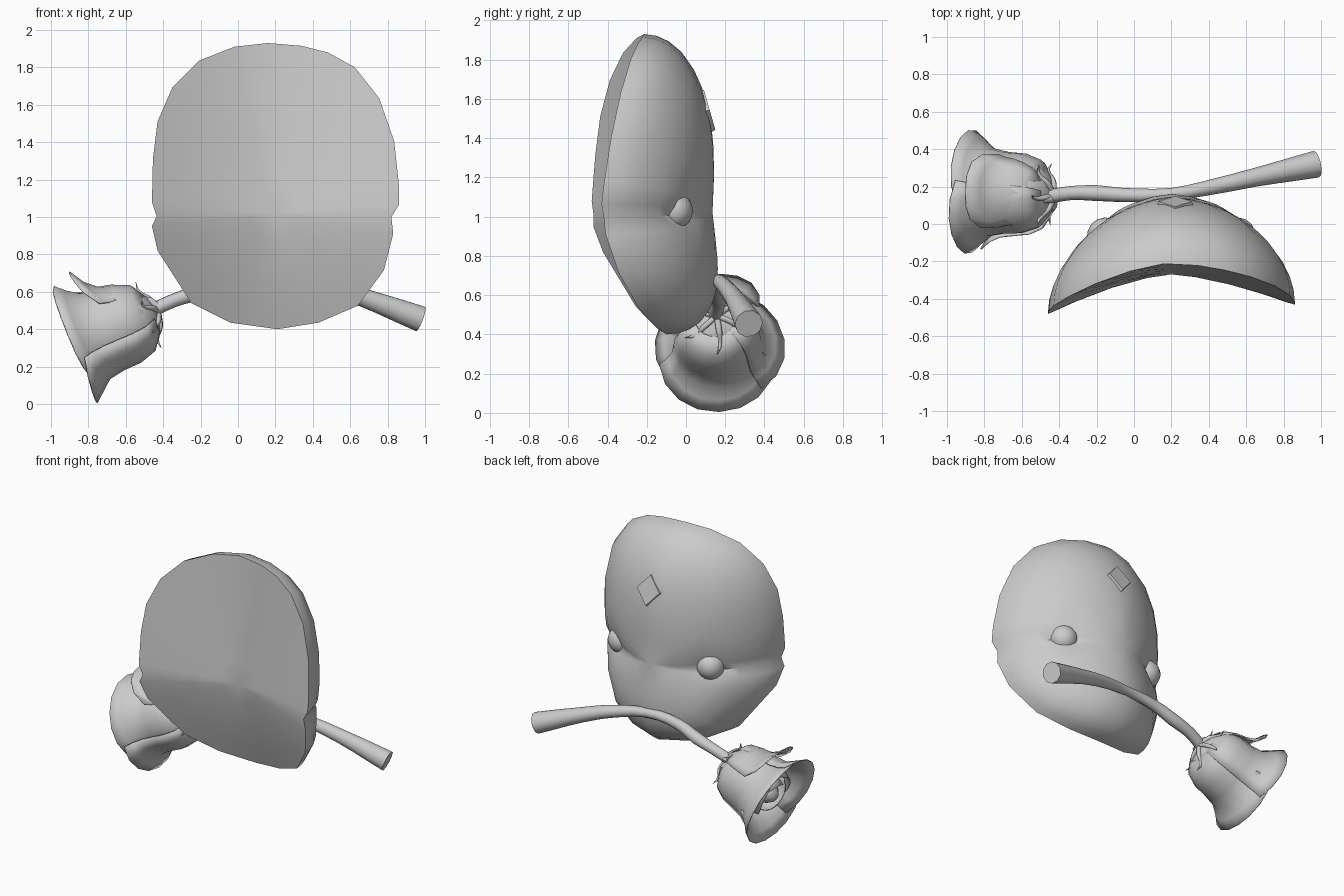
import bpy, bmesh, math
from mathutils import Vector, Matrix

cube = bpy.data.objects.get("Cube")
if cube:
    bpy.data.objects.remove(cube)

grey = bpy.data.materials.new("plain_grey")
grey.use_nodes = True
COLOUR = (0.6, 0.6, 0.6, 1)
grey.diffuse_color = COLOUR
grey.node_tree.nodes["Principled BSDF"].inputs["Base Color"].default_value = COLOUR


def finish(ob, angle=40):
    """Assign the material and shade smooth with sharp edges kept."""
    ob.data.materials.clear()
    ob.data.materials.append(grey)
    bpy.ops.object.select_all(action='DESELECT')
    ob.select_set(True)
    bpy.context.view_layer.objects.active = ob
    bpy.ops.object.shade_smooth_by_angle(angle=math.radians(angle))
    return ob


def add_mesh(name, bm, angle=40):
    bmesh.ops.recalc_face_normals(bm, faces=bm.faces)
    me = bpy.data.meshes.new(name)
    bm.to_mesh(me)
    bm.free()
    ob = bpy.data.objects.new(name, me)
    bpy.context.collection.objects.link(ob)
    return finish(ob, angle)


def tube(name, points, depth, sides=2):
    """Tapered round tube through (position, radius factor) points."""
    cu = bpy.data.curves.new(name, 'CURVE')
    cu.dimensions = '3D'
    cu.bevel_depth, cu.bevel_resolution = depth, sides
    cu.resolution_u, cu.use_fill_caps = 3, True
    sp = cu.splines.new('BEZIER')
    sp.bezier_points.add(len(points) - 1)
    for bp, (co, r) in zip(sp.bezier_points, points):
        bp.co, bp.radius = co, r
        bp.handle_left_type = bp.handle_right_type = 'AUTO'
    ob = bpy.data.objects.new(name, cu)
    bpy.context.collection.objects.link(ob)
    bpy.ops.object.select_all(action='DESELECT')
    ob.select_set(True)
    bpy.context.view_layer.objects.active = ob
    bpy.ops.object.convert(target='MESH')
    return finish(bpy.context.view_layer.objects.active, 65)


# Mask: outline in x, z; concave front, domed face at the back
CX, CZ = 0.2, 1.02
EYE_X, EYE_Z = .355, 1.03
OUTLINE = [(-.46, 1.08), (-.455, 1.31), (-.43, 1.51), (-.35, 1.695), (-.21, 1.835),
           (-.02, 1.91), (.16, 1.93), (.34, 1.915), (.48, 1.88), (.625, 1.8),
           (.755, 1.635), (.835, 1.405), (.86, 1.175), (.86, 1.065), (.82, 1.0),
           (.83, .91), (.78, .715), (.64, .525), (.43, .435), (.21, .4),
           (-.04, .435), (-.25, .54), (-.43, .82), (-.46, .95), (-.435, 1.005)]


def front_y(x, z):
    up, down = max(0, z - CZ), max(0, CZ - z)
    centre = -.27 + .06 * up / .9 + .17 * (down / .62) ** 1.4
    curl = .31 - .1 * up if x > CX else .4 - .12 * down
    return centre - curl * abs(x - CX) ** 1.5


def back_y(x, z, t):
    dome = .405 * math.sqrt(max(0, 1 - t ** 2.5))
    groove = .02 * math.exp(-((z - 1.01) / .04) ** 2) * min(1, t * 2)
    off = math.hypot(abs(x - CX) - EYE_X, z - EYE_Z)
    socket = .03 * math.exp(-(off / .09) ** 2)
    return front_y(x, z) + max(0, dome - groove - socket)


def mask_shell(bm, steps, surface, rim):
    outer = rim
    for t in steps:
        ring = []
        for px, pz in OUTLINE:
            x, z = CX + (px - CX) * t, CZ + (pz - CZ) * t
            ring.append(bm.verts.new((x, surface(x, z, t), z)))
        for i in range(len(ring)):
            j = (i + 1) % len(ring)
            bm.faces.new((outer[i], outer[j], ring[j], ring[i]))
        outer = ring
    mid = bm.verts.new((CX, surface(CX, CZ, 0), CZ))
    for i in range(len(outer)):
        bm.faces.new((outer[i], outer[(i + 1) % len(outer)], mid))


bm = bmesh.new()
rim = [bm.verts.new((x, front_y(x, z), z)) for x, z in OUTLINE]
mask_shell(bm, (.99, .96, .9, .8, .7, .62, .54, .46, .38, .22), back_y, rim)
mask_shell(bm, (.8, .5, .2), lambda x, z, t: front_y(x, z), rim)
add_mesh("mask", bm, 50)

# Eyes set into shallow sockets
for side, name in ((1, "left"), (-1, "right")):
    bm = bmesh.new()
    bmesh.ops.create_uvsphere(bm, u_segments=14, v_segments=10, radius=.095)
    bmesh.ops.translate(bm, verts=bm.verts, vec=(CX + side * EYE_X, -.06, EYE_Z))
    add_mesh(name + "_eye", bm)

# Forehead gem: four-sided plate with a smaller raised face
bm = bmesh.new()
bmesh.ops.create_cone(bm, cap_ends=True, segments=4, radius1=.115, radius2=.1, depth=.06)
bmesh.ops.scale(bm, verts=bm.verts, vec=(.9, 1.05, 1))
bmesh.ops.transform(bm, verts=bm.verts, matrix=Matrix.Translation((.22, .092, 1.535))
                    @ Matrix.Rotation(math.radians(-74), 4, 'X'))
add_mesh("forehead_gem", bm, 30)

# Stem
tube("stem", [((-.46, .145, .5), .75), ((-.34, .165, .555), .75), ((-.2, .165, .6), .85),
              ((-.05, .155, .655), .75), ((.2, .16, .675), .65), ((.45, .205, .635), .85),
              ((.65, .25, .575), 1.0), ((.975, .32, .455), 1.45)], .05, 3)
tube("thorn", [((-.42, .14, .51), 1), ((-.5, .13, .56), .7), ((-.57, .14, .53), .1)], .025)

# Rose frame: origin at the flower base, local z along the flower axis
AXIS = Vector((-.93, .03, -.36)).normalized()
UP = Vector((-.36, 0, .93))
UP = (UP - AXIS * UP.dot(AXIS)).normalized()
SIDE = UP.cross(AXIS)
BASE = Vector((-.44, .155, .49))


def rose(angle, r, h):
    """Cylindrical flower coordinates to world; angle 90 points upward."""
    a = math.radians(angle)
    return BASE + SIDE * (r * math.cos(a)) + UP * (r * math.sin(a)) + AXIS * h


def petal(name, angle, half, profile, droop):
    """Curved sheet along an (r, h) profile, its top edge rounded off."""
    bm = bmesh.new()
    rows = []
    last = len(profile) - 1
    for c in range(9):
        u = c / 4 - 1
        reach = last * (1 - droop * abs(u) ** 3)
        row = []
        for k in range(last + 1):
            s = reach * k / last
            i = min(int(s), last - 1)
            (r0, h0), (r1, h1) = profile[i], profile[i + 1]
            r, h = r0 + (r1 - r0) * (s - i), h0 + (h1 - h0) * (s - i)
            row.append(bm.verts.new(rose(angle + u * half, r + .01 * u, h)))
        rows.append(row)
    for a, b in zip(rows, rows[1:]):
        for k in range(last):
            bm.faces.new((a[k], a[k + 1], b[k + 1], b[k]))
    ob = add_mesh(name, bm, 60)
    ob.modifiers.new("thickness", 'SOLIDIFY').thickness = .008


# Flower cup
CUP = [(.02, -.01), (.1, .015), (.175, .075), (.205, .16), (.205, .25), (.185, .33)]
bm = bmesh.new()
rings = [[bm.verts.new(rose(i * 22.5, r, h)) for i in range(16)] for r, h in CUP]
for a, b in zip(rings, rings[1:]):
    for i in range(16):
        bm.faces.new((a[i], a[(i + 1) % 16], b[(i + 1) % 16], b[i]))
bm.faces.new(rings[0])
add_mesh("flower_cup", bm)

# Flaring outer petals that overlap into a broad dish
FLARE = [(.1, .02), (.185, .08), (.215, .17), (.22, .27), (.238, .36), (.29, .42), (.335, .47)]
for n, angle in enumerate((28, 152, 270)):
    petal("outer_petal_%d" % (n + 1), angle, 74, FLARE, .12)
petal("top_petal", 92, 52,
      [(.11, .03), (.19, .09), (.225, .17), (.24, .24), (.29, .3), (.37, .35)], .35)

# Folded inner petals and the closed heart
for n in range(4):
    r = .185 - .02 * n
    petal("inner_petal_%d" % (n + 1), 40 + 137 * n, 75,
          [(r * .9, .16), (r * 1.05, .25), (r, .35), (r * .85, .42)], .25)
bm = bmesh.new()
bmesh.ops.create_uvsphere(bm, u_segments=12, v_segments=8, radius=.09)
bmesh.ops.scale(bm, verts=bm.verts, vec=(1, 1, 1.6))
turn = Matrix((SIDE, UP, AXIS)).transposed().to_4x4()
bmesh.ops.transform(bm, verts=bm.verts, matrix=Matrix.Translation(rose(0, 0, .29)) @ turn)
add_mesh("flower_heart", bm)

# Curling sepals around the flower base
for n in range(6):
    a = 75 + 60 * n
    tube("sepal_%d" % (n + 1), [(rose(a, .02, -.01), 1), (rose(a + 5, .08, .005), 1),
                                (rose(a + 8, .14, .045), .6), (rose(a + 14, .19, .04), .08)],
         .016, 1)
